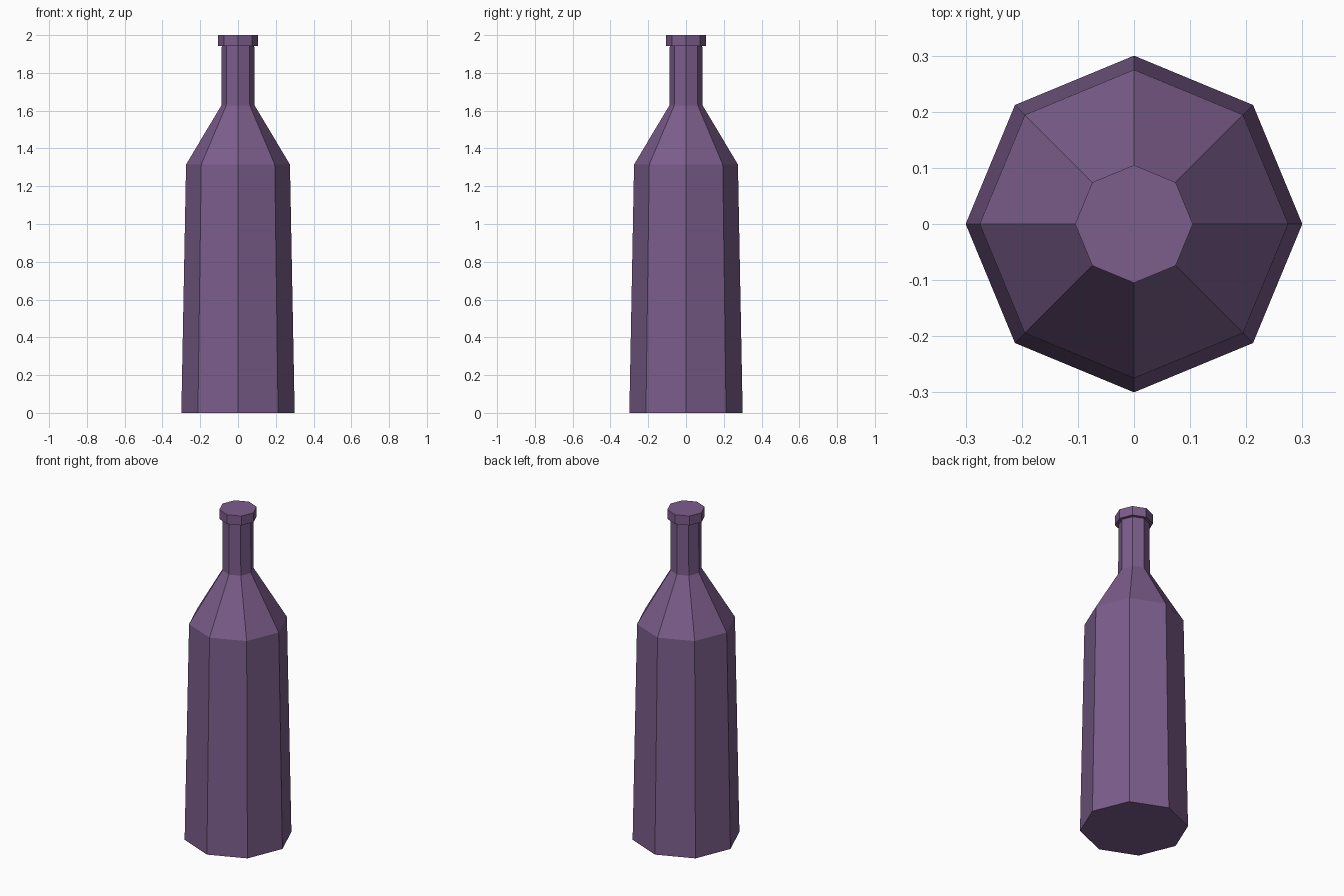
import bpy, bmesh
from math import cos, sin, tau

if "Cube" in bpy.data.objects:
    bpy.data.objects.remove(bpy.data.objects["Cube"])

SIDES = 8

glass = bpy.data.materials.new("purple_glass")
glass.diffuse_color = (0.20, 0.11, 0.26, 1)
glass.use_nodes = True
glass.node_tree.nodes["Principled BSDF"].inputs["Base Color"].default_value = glass.diffuse_color


def lathe(name, profile):
    """Revolve (radius, z) points into a closed, flat-faced solid."""
    bm = bmesh.new()
    rings = [[bm.verts.new((r * cos(tau * i / SIDES), r * sin(tau * i / SIDES), z))
              for i in range(SIDES)] for r, z in profile]
    for low, high in zip(rings, rings[1:]):
        for i in range(SIDES):
            j = (i + 1) % SIDES
            bm.faces.new((low[i], low[j], high[j], high[i]))
    bm.faces.new(rings[0][::-1])
    bm.faces.new(rings[-1])
    mesh = bpy.data.meshes.new(name)
    bm.to_mesh(mesh)
    bm.free()
    mesh.materials.append(glass)
    obj = bpy.data.objects.new(name, mesh)
    bpy.context.collection.objects.link(obj)
    return obj


# Tapered body, sloping shoulder, slim neck and overhanging lip in one skin
lathe("bottle", [
    (0.30, 0.0),
    (0.275, 1.315),
    (0.088, 1.628),
    (0.086, 1.943),
    (0.105, 1.943),
    (0.105, 2.0),
])
